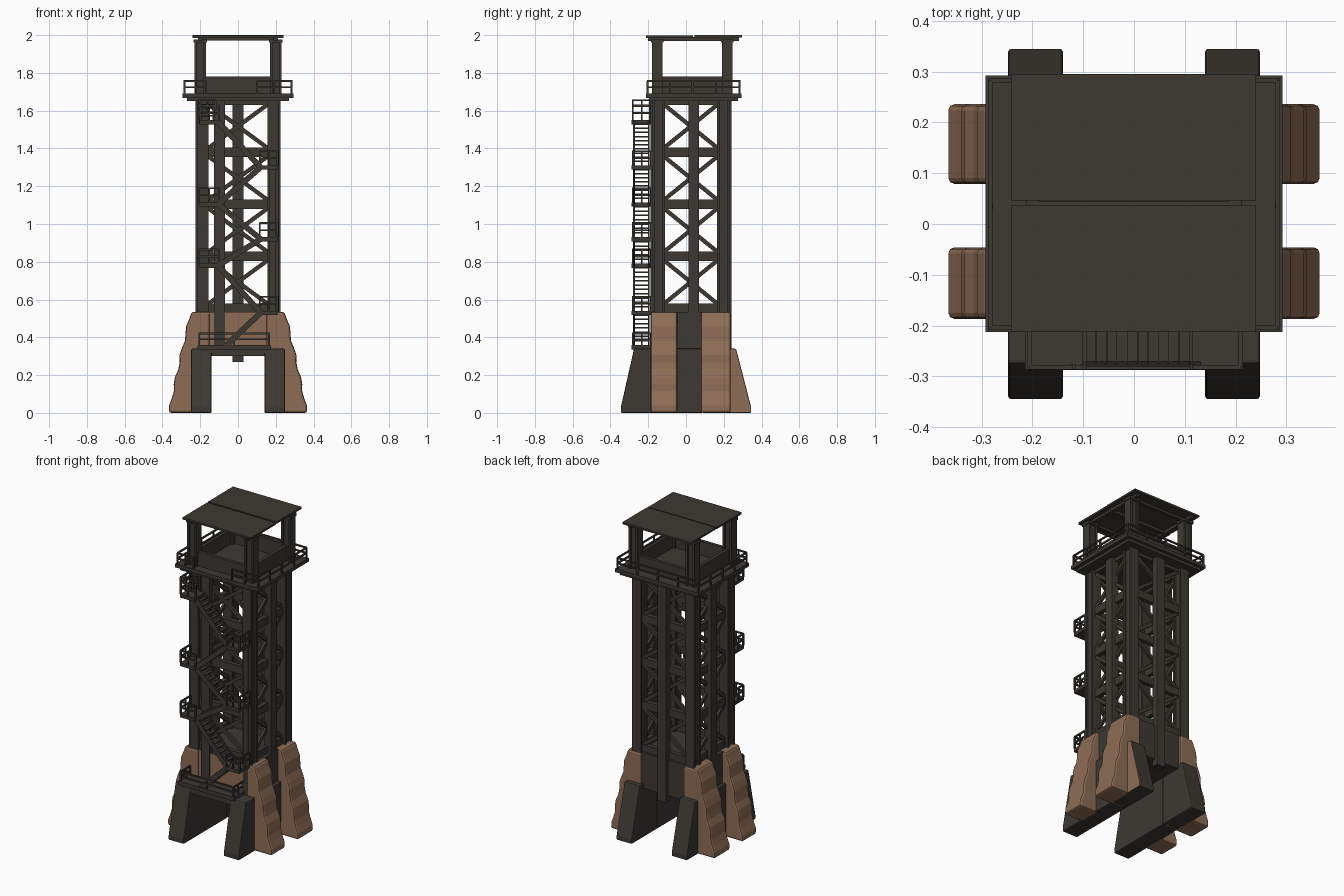
import bpy, bmesh, math
from mathutils import Vector, Matrix

cube = bpy.data.objects.get("Cube")
if cube:
    bpy.data.objects.remove(cube)


def material(name, rgb):
    m = bpy.data.materials.new(name)
    m.use_nodes = True
    m.diffuse_color = (*rgb, 1)
    node = m.node_tree.nodes["Principled BSDF"]
    node.inputs["Base Color"].default_value = (*rgb, 1)
    node.inputs["Roughness"].default_value = 0.8
    return m


STEEL = material("dark steel", (0.047, 0.041, 0.034))
ROCK = material("brown rock", (0.27, 0.152, 0.092))


class Part:
    """Collects boxes, bars and extruded profiles into one object."""

    def __init__(self, name, *mats):
        self.name, self.mats, self.bm = name, mats or (STEEL,), bmesh.new()

    def box(self, x0, x1, y0, y1, z0, z1):
        mid = Vector((x0 + x1, y0 + y1, z0 + z1)) / 2
        size = Matrix.Diagonal((x1 - x0, y1 - y0, z1 - z0, 1))
        bmesh.ops.create_cube(self.bm, size=1, matrix=Matrix.Translation(mid) @ size)

    def bar(self, a, b, w, h):
        a, b = Vector(a), Vector(b)
        d = (b - a).normalized()
        up = Vector((0, 0, 1)) if abs(d.z) < 0.95 else Vector((0, 1, 0))
        side = d.cross(up).normalized()
        rot = Matrix((d, side, side.cross(d))).transposed().to_4x4()
        size = Matrix.Diagonal(((b - a).length, w, h, 1))
        bmesh.ops.create_cube(self.bm, size=1, matrix=Matrix.Translation((a + b) / 2) @ rot @ size)

    def extrude(self, points, offset):
        face = self.bm.faces.new([self.bm.verts.new(p) for p in points])
        out = bmesh.ops.extrude_face_region(self.bm, geom=[face])
        moved = [v for v in out["geom"] if isinstance(v, bmesh.types.BMVert)]
        bmesh.ops.translate(self.bm, verts=moved, vec=offset)

    def rail(self, corners, z0, z1):
        # posts at the corners, two horizontal rails between them
        for x, y in corners:
            self.box(x - .005, x + .005, y - .005, y + .005, z0, z1)
        for p, q in zip(corners, corners[1:]):
            for z in (z1, (z0 + z1) / 2):
                self.bar((*p, z), (*q, z), .009, .009)
            mid = (Vector(p) + Vector(q)) / 2
            self.box(mid.x - .004, mid.x + .004, mid.y - .004, mid.y + .004, z0, z1)

    def done(self, rule=None, bevel=0):
        bmesh.ops.recalc_face_normals(self.bm, faces=self.bm.faces)
        for f in self.bm.faces:
            f.material_index = 1 if rule and rule(f) else 0
        me = bpy.data.meshes.new(self.name)
        self.bm.to_mesh(me)
        self.bm.free()
        for m in self.mats:
            me.materials.append(m)
        ob = bpy.data.objects.new(self.name, me)
        bpy.context.collection.objects.link(ob)
        if bevel:
            mod = ob.modifiers.new("Bevel", "BEVEL")
            mod.width, mod.segments = bevel, 2
            mod.limit_method, mod.angle_limit = "ANGLE", math.radians(50)
        return ob


SIDES = (("left", 1), ("right", -1))
YF, YB, YC = -.18, .23, .035      # tower front, back and middle
DECK = 1.65

# Sloped foundation piers
for name, s in SIDES:
    front = Part(name + "_front_pier")
    front.extrude([(s * .14, y, z) for y, z in
                   ((-.345, 0), (-.345, .03), (-.275, .34), (.09, .34), (.09, 0))], (s * .108, 0, 0))
    front.done(bevel=.006)
    back = Part(name + "_back_pier", STEEL, ROCK)
    back.extrude([(s * .14, y, z) for y, z in
                  ((.09, 0), (.09, .34), (.265, .34), (.345, .03), (.345, 0))], (s * .108, 0, 0))
    back.done(lambda f: s > 0 and f.normal.x > .7, bevel=.006)

# Weathered rock buttresses
for name, s in SIDES:
    for end, y0, y1 in (("front", -.187, -.046), ("back", .079, .236)):
        p = Part(f"{name}_{end}_buttress", ROCK)
        steps = 14
        outline = [(s * .15, y0, 0)]
        for i in range(steps + 1):
            t = i / steps
            x = .366 - .115 * t ** 1.1 + .006 * math.sin(t * 24)
            outline.append((s * x, y0, t * .535))
        outline.append((s * .15, y0, .535))
        p.extrude(outline, (0, y1 - y0, 0))
        p.done(bevel=.012)

# Base block under the tower
p = Part("base_block", STEEL, ROCK)
p.box(-.225, .225, YF, YB - .005, .31, .535)
p.done(lambda f: f.normal.y < -.9)

# Corner columns with H sections
p = Part("corner_columns")
for s in (1, -1):
    for y in (YF + .035, YB - .033):
        for dy in (-.027, .027):
            p.box(s * .187 - .031, s * .187 + .031, y + dy - .007, y + dy + .007, .5, DECK)
        p.box(s * .187 - .02, s * .187 + .02, y - .025, y + .025, .5, DECK)
p.done()

# Middle columns on the sides and back
p = Part("middle_columns")
p.box(-.03, .03, YB - .03, YB + .012, .27, DECK)
for s in (1, -1):
    p.box(s * .2 - .025, s * .2 + .025, .012, .07, 0, DECK)
p.done()

# Horizontal beams at every level
LEVELS = [.555 + .275 * i for i in range(5)]
p = Part("level_beams")
for z in LEVELS:
    for y in (YF + .035, YB - .033):
        p.box(-.17, .17, y - .014, y + .014, z - .025, z + .025)
    for s in (1, -1):
        p.box(s * .187 - .014, s * .187 + .014, YF + .03, YB - .03, z - .025, z + .025)
p.done()

# Cross bracing on all four faces
p = Part("cross_braces")
for za, zb in zip(LEVELS, LEVELS[1:]):
    za, zb = za + .02, zb - .02
    for a, b in ((za, zb), (zb, za)):
        for y in (YF + .035, YB - .033):
            p.bar((-.16, y, a), (.16, y, b), .016, .022)
        for s in (1, -1):
            p.bar((s * .187, YF + .06, a), (s * .187, YB - .06, b), .016, .022)
p.done()

# Lookout deck with a thicker rim
p = Part("deck")
p.box(-.293, .293, -.213, .293, 1.668, 1.69)
p.box(-.27, .27, -.195, .275, DECK, 1.67)
p.done()
p = Part("deck_railing")
f, b, w = -.203, .283, .283
p.rail([(-.17, f), (-w, f), (-w, YC), (-w, b), (0, b), (w, b), (w, YC), (w, f), (.1, f)], 1.69, 1.757)
p.done()

# Low cabin walls
p = Part("cabin_walls")
for s in (1, -1):
    p.box(s * .195 - .01, s * .195 + .01, -.15, .22, 1.69, 1.78)
    y = YC + s * .185
    p.box(-.195, .195, y - .01, y + .01, 1.69, 1.78)
p.done()

# Roof posts with caps and frame
p = Part("roof_posts")
for s in (1, -1):
    for y in (-.153, .218):
        for dx in (-.024, .024):
            p.box(s * .2 + dx - .007, s * .2 + dx + .007, y - .028, y + .028, 1.69, 1.975)
        p.box(s * .2 - .02, s * .2 + .02, y - .018, y + .018, 1.69, 1.975)
        p.box(s * .2 - .036, s * .2 + .036, y - .033, y + .033, 1.96, 1.978)
p.done()
p = Part("roof_frame")
for s in (1, -1):
    p.box(s * .2 - .012, s * .2 + .012, -.2, .28, 1.97, 1.99)
for y in (-.153, YC, .218):
    p.box(-.2, .2, y - .01, y + .01, 1.972, 1.99)
p.done()
p = Part("roof_panels")
p.box(-.242, .24, -.213, .037, 1.986, 1.998)
p.box(-.242, .24, .046, .296, 1.988, 2.0)
p.done()

# Entry platform in front
SF, SB = -.288, -.185
p = Part("entry_platform")
p.box(-.215, .175, SF, SB, .335, .36)
p.box(-.2, .16, SF + .01, SB, .3, .335)
p.rail([(-.205, SB), (-.205, SF + .006), (.165, SF + .006), (.165, SB)], .36, .42)
p.done()

# Stair landings with railings
LEFT_Z, RIGHT_Z = (.79, 1.115, 1.55), (.54, .93, 1.31)
p = Part("stair_landings")
for x0, x1, heights in ((-.205, -.1, LEFT_Z), (.115, .21, RIGHT_Z)):
    outer, inner = (x0, x1) if x0 < 0 else (x1, x0)
    for z in heights:
        p.box(x0, x1, SF, SB + .02, z - .022, z)
        p.rail([(outer, SB), (outer, SF + .006), (inner, SF + .006)], z, z + .075)
p.done()

# Stair flights zigzag between the landings
p = Part("stair_flights")
stops = [(-.07, .36)]
for zr, zl in zip(RIGHT_Z, LEFT_Z):
    stops += [(.12, zr), (-.105, zl)]
for (xa, za), (xb, zb) in zip(stops, stops[1:]):
    for y in (SF + .012, SB - .012):
        p.bar((xa, y, za - .01), (xb, y, zb - .01), .01, .03)
    n = round((zb - za) / .022)
    for i in range(1, n):
        x, z = xa + (xb - xa) * i / n, za + (zb - za) * i / n
        p.box(x - .01, x + .01, SF + .012, SB - .012, z - .004, z + .004)
p.done()

# Last ladder up to the deck
p = Part("deck_ladder")
for x in (-.2, -.13):
    p.box(x - .006, x + .006, SB - .012, SB, 1.53, 1.66)
for i in range(5):
    p.box(-.2, -.13, SB - .01, SB - .002, 1.57 + i * .02, 1.576 + i * .02)
p.rail([(-.205, SB), (-.205, SF + .006), (-.12, SF + .006)], 1.6, 1.655)
p.done()

# Posts carrying the stairs
p = Part("stair_posts")
p.box(-.128, -.07, SB - .002, SB + .03, .34, DECK)
p.box(.165, .2, SB - .002, SB + .012, .34, 1.31)
p.done()
